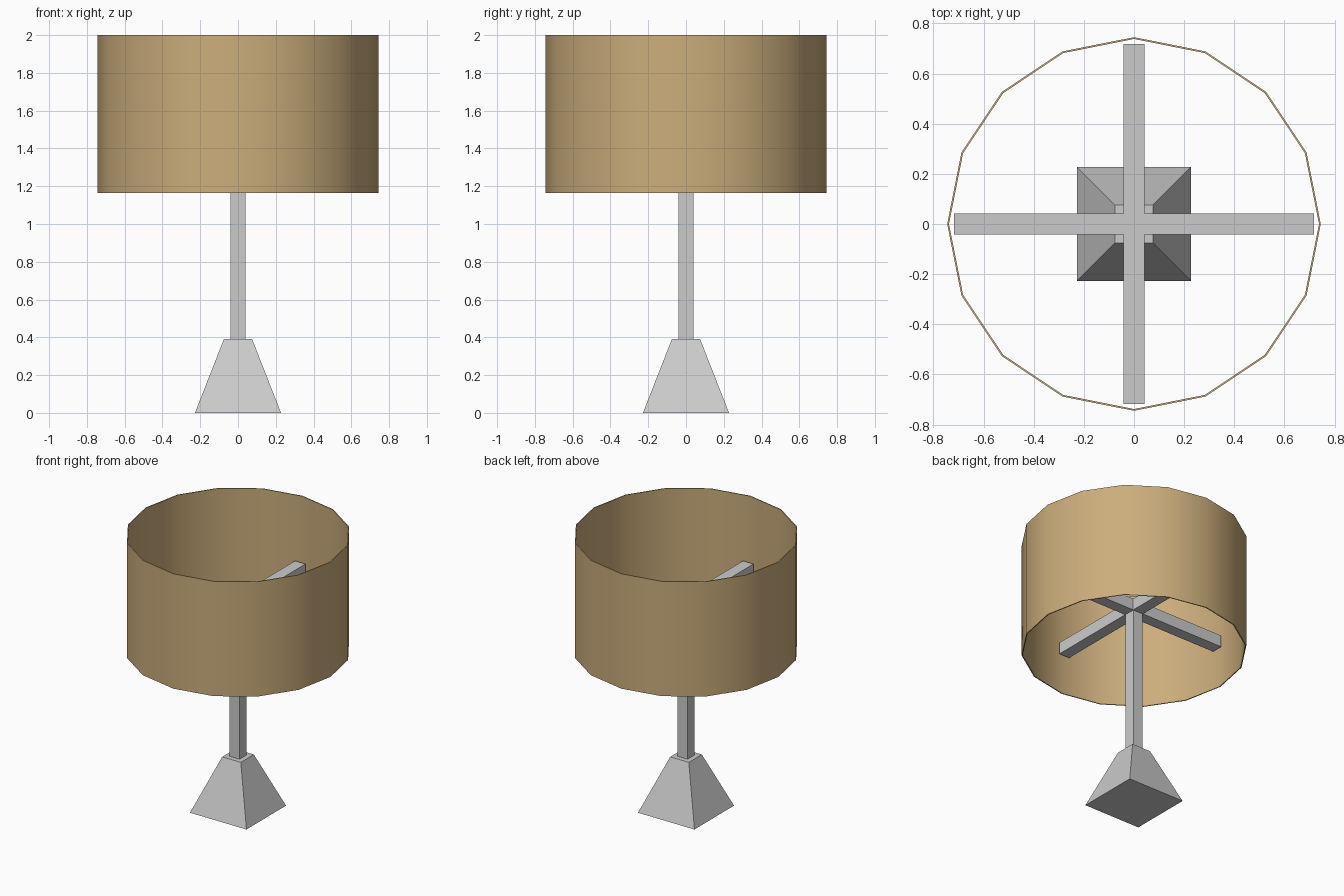
import bpy, bmesh, math

if "Cube" in bpy.data.objects:
    bpy.data.objects.remove(bpy.data.objects["Cube"])


def material(name, rgb):
    m = bpy.data.materials.new(name)
    m.diffuse_color = (*rgb, 1.0)
    m.use_nodes = True
    m.node_tree.nodes["Principled BSDF"].inputs["Base Color"].default_value = m.diffuse_color
    return m


GREY = material("grey_metal", (0.60, 0.60, 0.60))
TAN = material("tan_fabric", (0.60, 0.42, 0.20))


def add_object(name, bm, mat):
    bmesh.ops.recalc_face_normals(bm, faces=bm.faces)
    mesh = bpy.data.meshes.new(name)
    bm.to_mesh(mesh)
    bm.free()
    mesh.materials.append(mat)
    ob = bpy.data.objects.new(name, mesh)
    bpy.context.collection.objects.link(ob)
    return ob


def extrude_profile(name, points, z0, z1, mat, top_scale=1.0):
    """Extrude a flat outline upwards, optionally tapering it."""
    bm = bmesh.new()
    low = [bm.verts.new((x, y, z0)) for x, y in points]
    high = [bm.verts.new((x * top_scale, y * top_scale, z1)) for x, y in points]
    n = len(points)
    bm.faces.new(low[::-1])
    bm.faces.new(high)
    for i in range(n):
        j = (i + 1) % n
        bm.faces.new((low[i], low[j], high[j], high[i]))
    return add_object(name, bm, mat)


def square(h):
    return [(-h, -h), (h, -h), (h, h), (-h, h)]


# Tapered foot and square post
extrude_profile("base", square(0.228), 0.0, 0.39, GREY, 0.075 / 0.228)
extrude_profile("post", square(0.04), 0.39, 1.44, GREY)

# Cross-shaped shade support: one quarter of the outline, turned four times
w, r = 0.042, 0.717
cross = []
for k in range(4):
    c, s = round(math.cos(k * math.pi / 2)), round(math.sin(k * math.pi / 2))
    cross += [(c * x - s * y, s * x + c * y) for x, y in ((r, -w), (r, w), (w, w))]
extrude_profile("shade_support", cross, 1.44, 1.525, GREY)

# Open sixteen-sided drum shade with a thin wall
SIDES = 16
bm = bmesh.new()
section = [(0.745, 1.163), (0.745, 2.0), (0.738, 2.0), (0.738, 1.163)]
rings = []
for i in range(SIDES):
    a = 2 * math.pi * i / SIDES
    rings.append([bm.verts.new((rad * math.cos(a), rad * math.sin(a), z))
                  for rad, z in section])
for i in range(SIDES):
    p, q = rings[i], rings[(i + 1) % SIDES]
    for k in range(4):
        m = (k + 1) % 4
        bm.faces.new((p[k], q[k], q[m], p[m]))
shade = add_object("lamp_shade", bm, TAN)

# Smooth walls, sharp rims
bpy.ops.object.select_all(action='DESELECT')
shade.select_set(True)
bpy.context.view_layer.objects.active = shade
bpy.ops.object.shade_smooth_by_angle(angle=math.radians(40))
